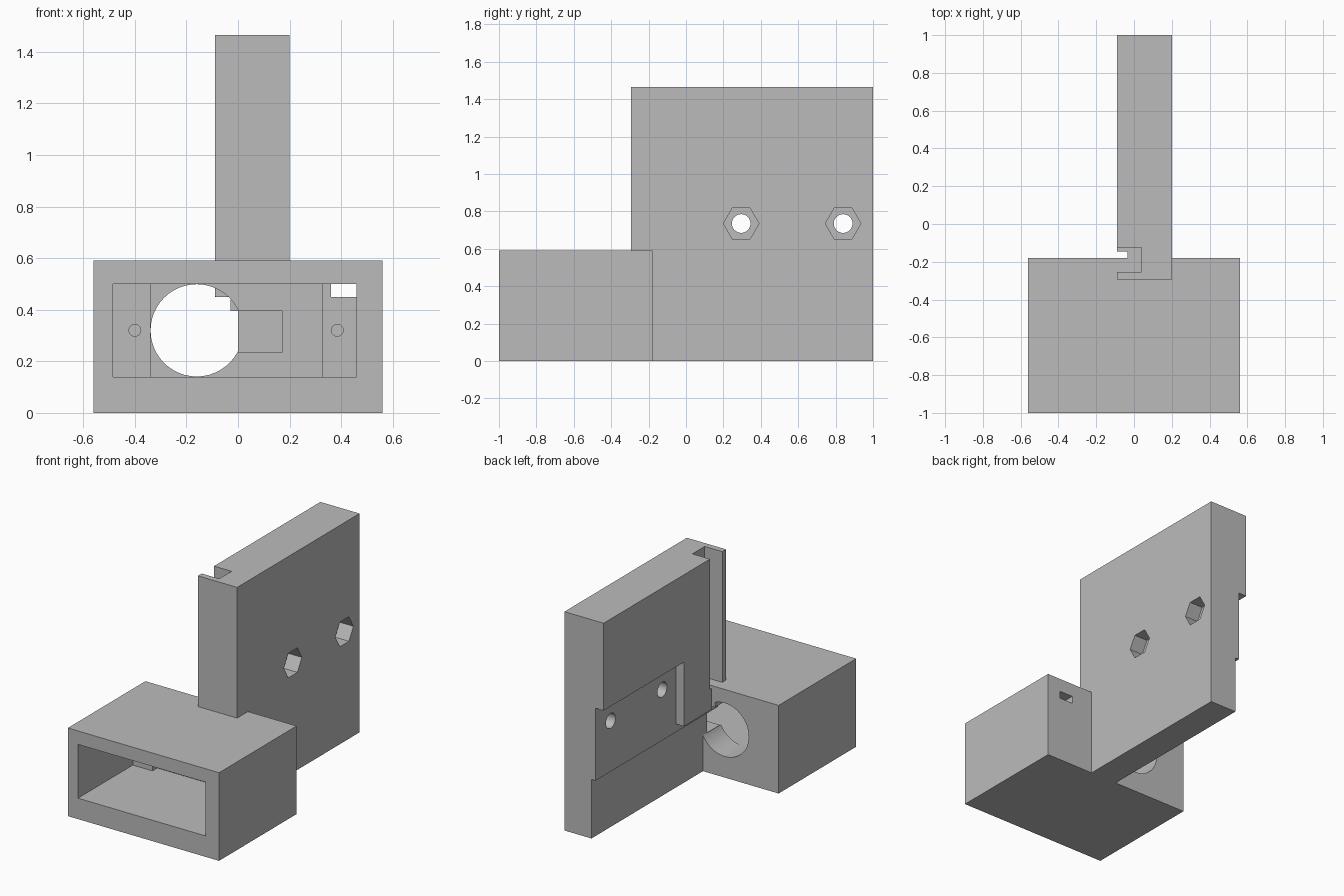
import bpy
import bmesh
from math import radians
from mathutils import Matrix, Vector

if "Cube" in bpy.data.objects:
    bpy.data.objects.remove(bpy.data.objects["Cube"])

grey = bpy.data.materials.new("plain grey")
grey.use_nodes = True
grey.diffuse_color = (0.5, 0.5, 0.5, 1)
grey.node_tree.nodes["Principled BSDF"].inputs["Base Color"].default_value = grey.diffuse_color


def finish(name, bm):
    bmesh.ops.recalc_face_normals(bm, faces=bm.faces)
    mesh = bpy.data.meshes.new(name)
    bm.to_mesh(mesh)
    bm.free()
    mesh.materials.append(grey)
    ob = bpy.data.objects.new(name, mesh)
    bpy.context.collection.objects.link(ob)
    return ob


def block(name, x, y, z):
    bm = bmesh.new()
    bmesh.ops.create_cube(bm, size=1)
    for v in bm.verts:
        v.co = [a + (b - a) * (c + 0.5) for (a, b), c in zip((x, y, z), v.co)]
    return finish(name, bm)


def rod(name, axis, centre, radius, start, end, sides=48):
    """Prism along X or Y; centre holds the two other coordinates."""
    bm = bmesh.new()
    bmesh.ops.create_cone(bm, cap_ends=True, segments=sides, radius1=radius,
                          radius2=radius, depth=end - start)
    mid = (start + end) / 2
    if axis == "X":
        place, turn = Vector((mid, *centre)), Matrix.Rotation(radians(90), 4, "Y")
    else:
        place, turn = Vector((centre[0], mid, centre[1])), Matrix.Rotation(radians(90), 4, "X")
    bm.transform(Matrix.Translation(place) @ turn)
    return finish(name, bm)


def combine(target, tool, operation="DIFFERENCE"):
    mod = target.modifiers.new("combine", "BOOLEAN")
    mod.object, mod.operation, mod.solver = tool, operation, "EXACT"
    bpy.context.view_layer.objects.active = target
    bpy.ops.object.modifier_apply(modifier=mod.name)
    bpy.data.objects.remove(tool)


# Sensor housing: open front, deeper middle cavity, round window, cable slot
housing = block("sensor_housing", (-0.56, 0.56), (-1, -0.18), (0, 0.59))
combine(housing, block("cavity", (-0.485, 0.46), (-1.1, -0.42), (0.14, 0.5)))
combine(housing, block("deep_cavity", (-0.34, 0.325), (-0.5, -0.37), (0.14, 0.5)))
combine(housing, rod("window", "Y", (-0.16, 0.32), 0.179, -0.6, 0))
combine(housing, block("cable_slot", (0.36, 0.46), (-0.6, 0), (0.45, 0.5)))
for x in (-0.4, 0.385):
    combine(housing, rod("screw_hole", "Y", (x, 0.32), 0.023, -0.5, -0.28, 24))

# Mounting plate with a stepped section, extruded front to back
section = [(0, 0), (0.2, 0), (0.2, 1.465), (-0.09, 1.465),
           (-0.09, 0.45), (-0.03, 0.45), (-0.03, 0.395), (0, 0.395)]
bm = bmesh.new()
face = bm.faces.new([bm.verts.new((x, -0.295, z)) for x, z in section])
ext = bmesh.ops.extrude_face_region(bm, geom=[face])
bmesh.ops.translate(bm, vec=(0, 1.295, 0),
                    verts=[v for v in ext["geom"] if isinstance(v, bmesh.types.BMVert)])
plate = finish("mounting_plate", bm)

# Recess on the plate's side and the vertical slot near its front
combine(plate, block("recess", (-0.2, -0.03), (0.15, 1.1), (0.395, 0.88)))
combine(plate, block("slot", (-0.2, 0.04), (-0.255, -0.125), (0.59, 2)))
combine(plate, block("slot_exit", (-0.2, -0.035), (-0.18, -0.145), (0.3, 1)))
combine(plate, rod("window_relief", "Y", (-0.16, 0.32), 0.15, -0.6, 0))

# Bolt holes with hexagonal nut pockets
for y in (0.295, 0.84):
    combine(plate, rod("bolt_hole", "X", (y, 0.735), 0.05, -0.3, 0.4, 32))
    pocket = rod("nut_pocket", "X", (0, 0), 0.095, 0.1, 0.3, 6)
    # Turn the hexagon so that its points lie along the plate
    reach = max(abs(v.co.y) for v in pocket.data.vertices)
    turn = Matrix.Rotation(radians(90), 4, "X") if reach < 0.09 else Matrix()
    pocket.data.transform(Matrix.Translation((0, y, 0.735)) @ turn)
    combine(plate, pocket)

# Join both parts, then sink the square pocket behind the cavity
combine(housing, plate, "UNION")
combine(housing, block("square_pocket", (0, 0.17), (-0.45, -0.22), (0.235, 0.395)))
housing.name = "sensor_bracket"

bpy.ops.object.select_all(action="DESELECT")
housing.select_set(True)
bpy.context.view_layer.objects.active = housing
bpy.ops.object.shade_smooth_by_angle(angle=radians(25))
